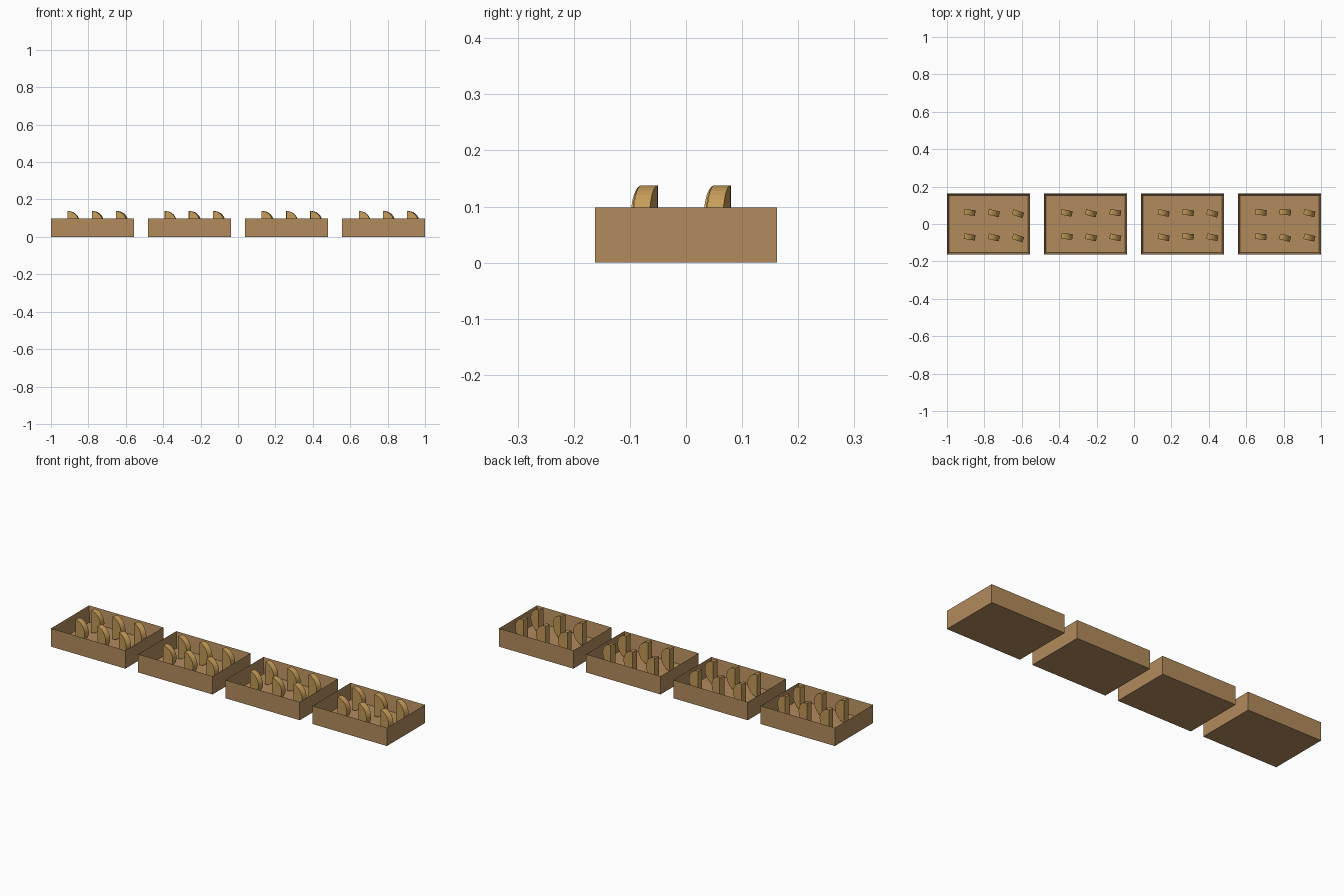
import bpy, bmesh, math

if "Cube" in bpy.data.objects:
    bpy.data.objects.remove(bpy.data.objects["Cube"])

PITCH, HW, HD, H = 0.519, 0.2215, 0.162, 0.098   # tray spacing and half sizes
WALL, FLOOR = 0.014, 0.014
R, THICK = 0.06, 0.03                            # half-disc wedge


def material(name, color):
    m = bpy.data.materials.new(name)
    m.diffuse_color = color
    m.use_nodes = True
    m.node_tree.nodes["Principled BSDF"].inputs["Base Color"].default_value = m.diffuse_color
    return m


wood = material("light_wood", (0.45, 0.26, 0.11, 1))
honey = material("honey_wood", (0.56, 0.33, 0.10, 1))


def make_object(name, bm, mat, loc, rot=0.0):
    bmesh.ops.recalc_face_normals(bm, faces=bm.faces)
    me = bpy.data.meshes.new(name)
    bm.to_mesh(me)
    bm.free()
    me.materials.append(mat)
    ob = bpy.data.objects.new(name, me)
    ob.location = loc
    ob.rotation_euler.z = rot
    bpy.context.collection.objects.link(ob)
    return ob


def tray(name, x):
    # open box: inset the top face and push it down to the floor
    bm = bmesh.new()
    bmesh.ops.create_cube(bm, size=1)
    bmesh.ops.scale(bm, vec=(2 * HW, 2 * HD, H), verts=bm.verts)
    top = max(bm.faces, key=lambda f: f.calc_center_median().z)
    bmesh.ops.inset_region(bm, faces=[top], thickness=WALL)
    bmesh.ops.translate(bm, vec=(0, 0, FLOOR - H), verts=top.verts)
    make_object(name, bm, wood, (x, 0, H / 2))


def wedge(name, x, y, angle):
    # half disc standing on its rim, flat side facing -x
    bm = bmesh.new()
    n = 16
    arc = [(-math.pi / 2 + math.pi * i / n) for i in range(n + 1)]
    vs = [bm.verts.new((R * math.cos(a), -THICK / 2, R * math.sin(a))) for a in arc]
    face = bm.faces.new(vs)
    ext = bmesh.ops.extrude_face_region(bm, geom=[face])
    bmesh.ops.translate(bm, vec=(0, THICK, 0),
                        verts=[g for g in ext["geom"] if isinstance(g, bmesh.types.BMVert)])
    make_object(name, bm, honey, (x, y, 0.138 - R), math.radians(angle))


# yaw of each wedge: back row then front row, per tray
YAWS = [(-6, -13, -19, -8, -13, -19), (-11, -15, -8, -3, -12, -12),
        (-12, -7, -15, -11, -4, -11), (-5, -4, -13, -5, -16, -14)]

for t, yaws in enumerate(YAWS):
    cx = (t - 1.5) * PITCH
    tray(f"tray_{t + 1}", cx)
    for k, yaw in enumerate(yaws):
        wedge(f"wedge_{t + 1}_{k + 1}", cx + (k % 3 - 1) * 0.13,
              0.065 if k < 3 else -0.065, yaw)
